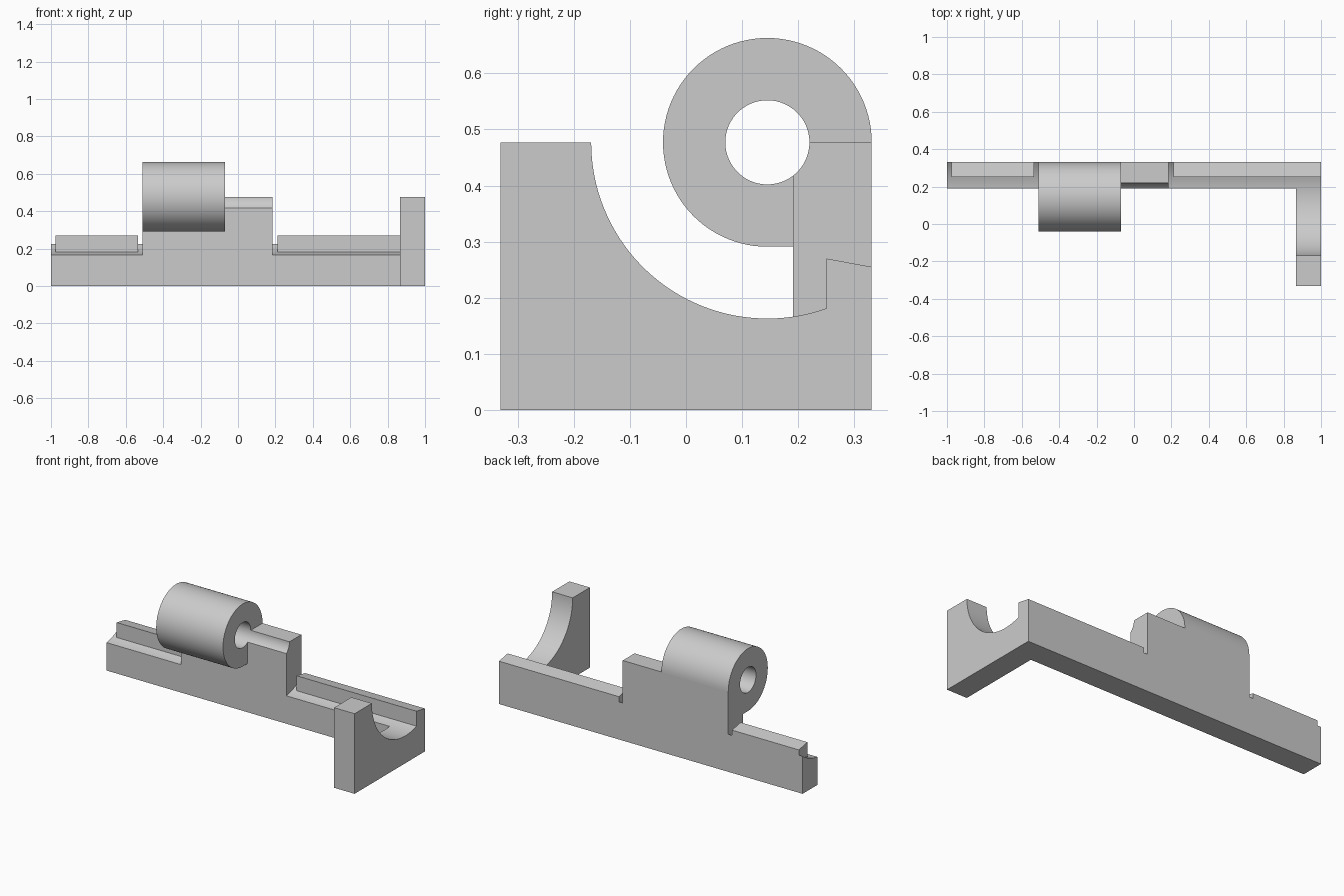
import bpy, bmesh, math

cube = bpy.data.objects.get("Cube")
if cube:
    bpy.data.objects.remove(cube, do_unlink=True)

grey = bpy.data.materials.new("plain grey")
grey.use_nodes = True
grey.diffuse_color = (0.6, 0.6, 0.6, 1)
grey.node_tree.nodes["Principled BSDF"].inputs["Base Color"].default_value = (0.6, 0.6, 0.6, 1)

# Shared layout: bore axis in the y-z plane, wall planes and radii
CY, CZ = 0.145, 0.477
FRONT, BACK, STEP = 0.191, 0.331, 0.25
GROOVE, BORE = 0.314, 0.075
BARREL = BACK - CY


def arc(radius, start, end, steps):
    angles = [math.radians(start + (end - start) * i / steps) for i in range(steps + 1)]
    return [(CY + radius * math.cos(a), CZ + radius * math.sin(a)) for a in angles]


def groove_angle(y):
    return 360 - math.degrees(math.acos((y - CY) / GROOVE))


def prism(name, profile, x0, x1):
    """Extrude a y-z profile along x."""
    bm = bmesh.new()
    face = bm.faces.new([bm.verts.new((x0, y, z)) for y, z in profile])
    new = bmesh.ops.extrude_face_region(bm, geom=[face])["geom"]
    moved = [v for v in new if isinstance(v, bmesh.types.BMVert)]
    bmesh.ops.translate(bm, verts=moved, vec=(x1 - x0, 0, 0))
    bmesh.ops.recalc_face_normals(bm, faces=bm.faces)
    mesh = bpy.data.meshes.new(name)
    bm.to_mesh(mesh)
    bm.free()
    mesh.materials.append(grey)
    obj = bpy.data.objects.new(name, mesh)
    bpy.context.collection.objects.link(obj)
    return obj


# Profiles
ridge_top = [(STEP, 0.27), (BACK, 0.255)]
trough = [(FRONT, 0), *arc(GROOVE, groove_angle(FRONT), groove_angle(BACK), 10), (BACK, 0)]
rail = [(FRONT, 0), *arc(GROOVE, groove_angle(FRONT), groove_angle(STEP), 5), *ridge_top, (BACK, 0)]
cradle = [(-BACK, 0), (-BACK, CZ), *arc(GROOVE, 180, groove_angle(STEP), 40), *ridge_top, (BACK, 0)]
wall = [(FRONT, 0), (FRONT, CZ), (BACK, CZ), (BACK, 0)]
barrel = [*arc(BARREL, 0, 270, 72), (FRONT, CZ - BARREL), (FRONT, 0), (BACK, 0)]

# Solid sections from right to left, each sharing its end plane with the next
sections = [
    ("end_trough", trough, -1, -0.975),
    ("short_rail", rail, -0.975, -0.535),
    ("barrel_relief", trough, -0.535, -0.51),
    ("barrel", barrel, -0.51, -0.07),
    ("wall", wall, -0.07, 0.185),
    ("wall_relief", trough, 0.185, 0.21),
    ("long_rail", rail, 0.21, 0.865),
    ("cradle", cradle, 0.865, 1),
]
parts = [prism(*section) for section in sections]
bore = prism("bore_cutter", arc(BORE, 0, 354, 59), -0.6, 0.4)

# Fuse the sections into one casting and drill the bore
bracket = parts[0]
bracket.name = "hinge_bracket"
for other in parts[1:] + [bore]:
    mod = bracket.modifiers.new(other.name, "BOOLEAN")
    mod.operation = "DIFFERENCE" if other is bore else "UNION"
    mod.solver = "EXACT"
    mod.object = other
evaluated = bracket.evaluated_get(bpy.context.evaluated_depsgraph_get())
mesh = bpy.data.meshes.new_from_object(evaluated)
bracket.modifiers.clear()
bracket.data = mesh
mesh.name = "hinge_bracket"
for other in parts[1:] + [bore]:
    bpy.data.objects.remove(other, do_unlink=True)

# Merge flush faces, then smooth only the curved surfaces
bm = bmesh.new()
bm.from_mesh(mesh)
bmesh.ops.remove_doubles(bm, verts=bm.verts, dist=0.0001)
bmesh.ops.dissolve_limit(bm, angle_limit=math.radians(0.5), verts=bm.verts, edges=bm.edges)
for face in bm.faces:
    face.smooth = max(abs(c) for c in face.normal) < 0.9999
for edge in bm.edges:
    edge.smooth = len(edge.link_faces) == 2 and edge.calc_face_angle() < math.radians(20)
bm.to_mesh(mesh)
bm.free()
